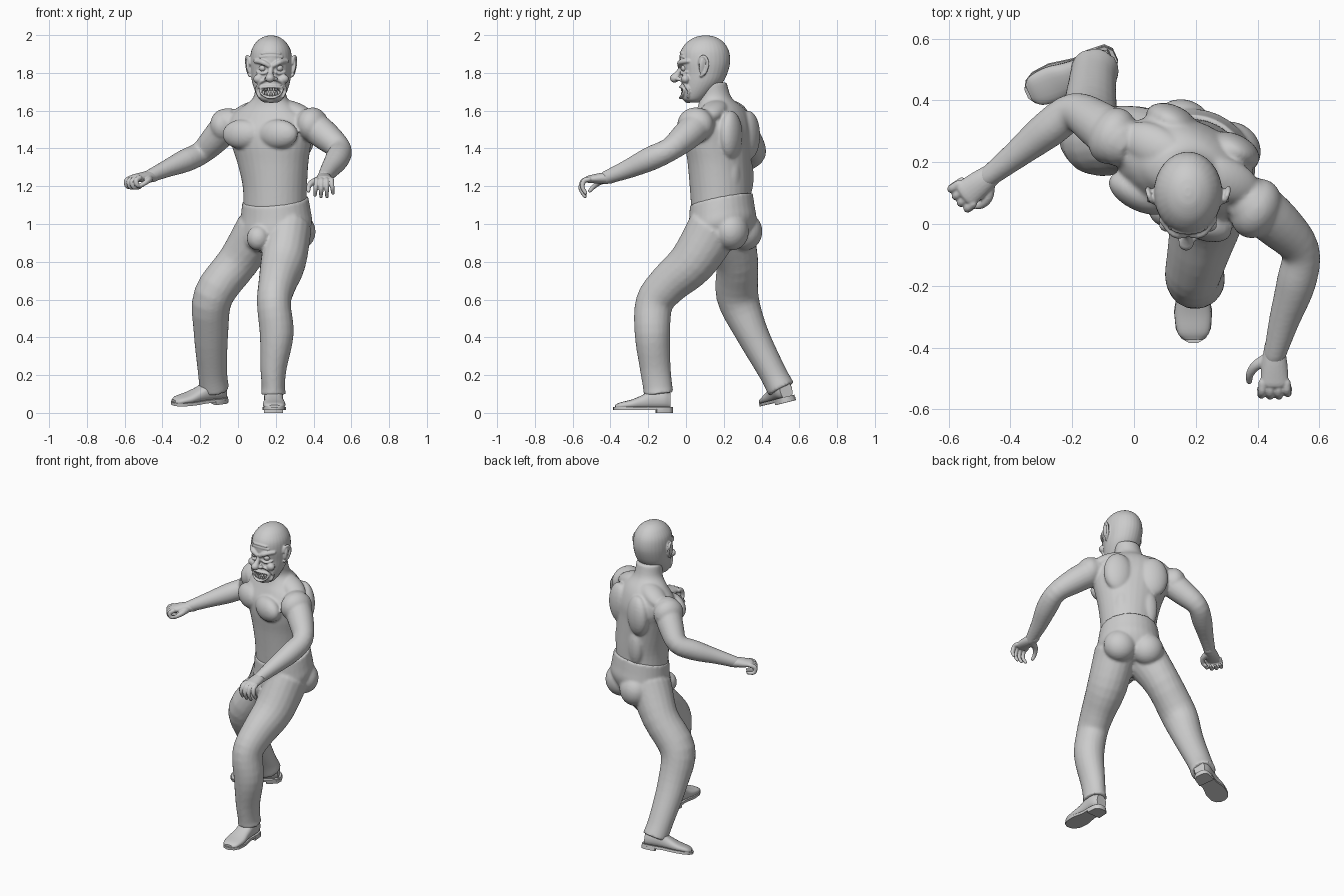
import bpy, bmesh, math
from mathutils import Vector, Matrix

YAW = math.radians(-25)
R = Vector((math.cos(YAW), math.sin(YAW), 0))      # torso sideways axis
F = Vector((math.sin(YAW), -math.cos(YAW), 0))     # torso forward axis
Z = Vector((0, 0, 1))


def spline(pts, sub):
    """Catmull-Rom through points of any dimension."""
    P = [Vector(p) for p in pts]
    P = [P[0] * 2 - P[1]] + P + [P[-1] * 2 - P[-2]]
    out = []
    for i in range(1, len(P) - 2):
        a, b, c, d = P[i - 1:i + 3]
        for k in range(sub):
            t = k / sub
            out.append(0.5 * (2 * b + (c - a) * t + (2 * a - 5 * b + 4 * c - d) * t * t
                              + (3 * b - a - 3 * c + d) * t ** 3))
    return out + [P[-2]]


def tube(bm, pts, ref=(1, 0, 0), axis=None, n=20, sub=4, dome=True, square=1.0):
    """Loft of ellipses: points are x, y, z, radius along ref, radius across."""
    S = spline([p if len(p) == 5 else (*p, p[3]) for p in pts], sub)
    rings = []
    for i, s in enumerate(S):
        t = Vector(axis) if axis else (S[min(i + 1, len(S) - 1)] - S[max(i - 1, 0)]).to_3d()
        t.normalize()
        u = (Vector(ref) - t * Vector(ref).dot(t)).normalized()
        rings.append((s.to_3d(), u, t.cross(u), s[3], s[4], t))
    if dome:
        for end, sg in ((0, -1), (-1, 1)):
            c, u, v, a, b, t = rings[end]
            for off, k in ((0.5, 0.87), (0.87, 0.5)):
                new = (c + t * sg * off * min(a, b), u, v, a * k, b * k, t)
                rings.insert(0 if sg < 0 else len(rings), new)
    loops = []
    for c, u, v, a, b, t in rings:
        loop = []
        for k in range(n):
            co, si = math.cos(2 * math.pi * k / n), math.sin(2 * math.pi * k / n)
            loop.append(bm.verts.new(c + u * a * math.copysign(abs(co) ** square, co)
                                     + v * b * math.copysign(abs(si) ** square, si)))
        loops.append(loop)
    for A, B in zip(loops, loops[1:]):
        for k in range(n):
            bm.faces.new((A[k], A[(k + 1) % n], B[(k + 1) % n], B[k]))
    bm.faces.new(loops[0][::-1])
    bm.faces.new(loops[-1])


def ball(bm, c, size, yaw=0.0, tilt=0.0):
    m = (Matrix.Translation(c) @ Matrix.Rotation(yaw, 4, 'Z') @ Matrix.Rotation(tilt, 4, 'Y')
         @ Matrix.Diagonal((*size, 1)))
    bmesh.ops.create_uvsphere(bm, u_segments=24, v_segments=14, radius=1, matrix=m)


def finish(name, bm, voxel=0, smooth=4):
    bmesh.ops.recalc_face_normals(bm, faces=bm.faces)
    for f in bm.faces:
        f.smooth = True
    me = bpy.data.meshes.new(name)
    bm.to_mesh(me)
    bm.free()
    ob = bpy.data.objects.new(name, me)
    bpy.context.collection.objects.link(ob)
    if voxel:
        r = ob.modifiers.new("merge", 'REMESH')
        r.mode, r.voxel_size, r.use_smooth_shade = 'VOXEL', voxel, True
        s = ob.modifiers.new("soften", 'SMOOTH')
        s.factor, s.iterations = 0.5, smooth
    return ob


# Bare torso with neck, muscles and arms
bm = bmesh.new()
tube(bm, [(.195, .185, 1.08, .168, .155), (.195, .18, 1.2, .173, .158), (.185, .175, 1.32, .193, .16),
          (.175, .17, 1.42, .22, .163), (.165, .175, 1.5, .24, .16), (.16, .185, 1.57, .215, .135),
          (.165, .18, 1.62, .15, .11), (.17, .155, 1.67, .09, .085), (.172, .135, 1.75, .08, .08)],
     R, Z, n=32, dome=False)
C = Vector((.17, .17, 0))
for s in (-1, 1):
    ball(bm, C + R * s * .105 + F * .125 + Z * 1.475, (.112, .06, .078), YAW)       # chest
    ball(bm, C + R * s * .11 - F * .125 + Z * 1.47, (.09, .055, .13), YAW)          # shoulder blade
    ball(bm, C + R * s * .075 - F * .12 + Z * 1.25, (.06, .045, .13), YAW)          # lower back
    ball(bm, C + R * s * .13 - F * .03 + Z * 1.595, (.12, .07, .05), YAW, s * .35)  # trapezius
ball(bm, (.395, .05, 1.525), (.08, .1, .092), YAW)
ball(bm, (-.07, .285, 1.52), (.075, .095, .09), YAW)
tube(bm, [(.38, .07, 1.53, .085), (.465, .0, 1.465, .078), (.538, -.085, 1.395, .063),
          (.525, -.19, 1.345, .064), (.487, -.31, 1.29, .05), (.455, -.425, 1.245, .036)], Z)
tube(bm, [(-.05, .27, 1.53, .085), (-.12, .325, 1.45, .076), (-.195, .362, 1.377, .062),
          (-.28, .305, 1.335, .061), (-.38, .225, 1.292, .046), (-.475, .15, 1.25, .034)], Z)
finish("torso_and_arms", bm, .008, 5)

# Trousers
bm = bmesh.new()
tube(bm, [(.197, .187, 1.13, .177, .168), (.2, .19, 1.06, .187, .175), (.2, .192, .99, .195, .182),
          (.185, .19, .92, .175, .16), (.17, .19, .87, .11, .1)], R, F * .22 + Z, n=32, dome=False)
ball(bm, (.105, .045, .925), (.06, .055, .065), YAW)
for s in (-1, 1):
    ball(bm, Vector((.2, .2, .96)) + R * s * .085 - F * .085, (.1, .09, .1), YAW)
tube(bm, [(.27, .15, .98, .12, .14), (.24, .035, .80, .12, .125), (.207, -.095, .68, .1, .108),
          (.19, -.168, .58, .09, .1), (.205, -.178, .42, .09, .094), (.188, -.163, .24, .07, .082),
          (.187, -.15, .14, .062, .078), (.187, -.145, .1, .068, .08)], dome=False)
tube(bm, [(.11, .22, .97, .125, .14), (.0, .27, .80, .11, .113), (-.13, .272, .62, .106, .112),
          (-.143, .345, .43, .092, .088), (-.135, .455, .22, .078, .073), (-.125, .505, .125, .078, .075)],
     dome=False)
finish("trousers", bm, .009, 4)


# Shoes: upper, sole and heel in a local frame
def shoe(name, heel, fwd, across):
    f = Vector(fwd).normalized()
    a = (Vector(across) - f * Vector(across).dot(f)).normalized()
    up = a.cross(f)
    up = up if up.z > 0 else -up
    at = lambda s, h: Vector(heel) + f * s + up * h
    bm = bmesh.new()
    upper = [(.012, .035, .105), (.05, .05, .125), (.11, .05, .125), (.16, .052, .095),
             (.22, .06, .07), (.28, .052, .055), (.305, .03, .042)]
    tube(bm, [(*at(s, .02 + (h - .02) / 2), w, (h - .02) / 2) for s, w, h in upper], a, f,
         square=.8, dome=False)
    for outline, lo, hi in (([(0, .02), (.02, .043), (.07, .05), (.13, .046), (.21, .062), (.27, .057),
                              (.3, .04), (.315, .015)], .014, .03),
                            ([(0, .022), (.02, .045), (.085, .05), (.09, .045)], 0, .02)):
        edge = [(s, w) for s, w in outline] + [(s, -w) for s, w in outline[::-1]]
        low = [bm.verts.new(at(s, lo) + a * w) for s, w in edge]
        top = [bm.verts.new(at(s, hi) + a * w) for s, w in edge]
        n = len(edge)
        bm.faces.new(low)
        bm.faces.new(top)
        for i in range(n):
            bm.faces.new((low[i], low[(i + 1) % n], top[(i + 1) % n], top[i]))
    ob = finish(name, bm)
    bpy.context.view_layer.objects.active = ob
    ob.select_set(True)
    bpy.ops.object.shade_smooth_by_angle(angle=math.radians(45))
    ob.select_set(False)


shoe("front_shoe", (.187, -.07, 0), (.02, -1, 0), (1, 0, 0))
shoe("back_shoe", (-.06, .55, .06), (-.27, -.115, -.03), (.4, -.9, -.22))


# Hands: palm, four curled fingers, thumb
def hand(name, wrist, fwd, across, curl, thumb):
    f, a = Vector(fwd).normalized(), Vector(across).normalized()
    up = Z - f * Z.dot(f)
    at = lambda s, w, h: Vector(wrist) + f * s + a * w + up * h
    bm = bmesh.new()
    tube(bm, [(*at(-.02, 0, 0), .033, .032), (*at(.04, 0, 0), .042, .028), (*at(.1, 0, 0), .046, .02)], a)
    for i in range(4):
        w = (i - 1.5) * .026
        k = (.92, 1, 1, .8)[i]
        tube(bm, [(*at(.1 + s * k, w * (1 - h * 2.5), h * k), r) for (s, h), r in
                  zip(curl, (.014, .014, .012, .0095))], a, n=10)
    tube(bm, [(*at(*p), r) for p, r in zip(thumb, (.02, .017, .013, .01))], Z, n=10)
    finish(name, bm, .004, 2)


hand("open_hand", (.455, -.415, 1.245), (0, -1, -.08), (1, 0, 0),
     [(0, 0), (.032, -.008), (.046, -.048), (.028, -.09)],
     [(.02, -.02, -.01), (.045, -.06, -.02), (.075, -.08, -.04), (.1, -.082, -.062)])
hand("curled_hand", (-.465, .157, 1.252), (-.8, -.6, -.08), (.6, -.8, 0),
     [(0, 0), (.03, -.014), (.024, -.048), (-.015, -.052)],
     [(.02, .02, -.01), (.05, .052, -.015), (.085, .058, -.03), (.11, .04, -.045)])

# Head with face
HX = .175
skin = lambda dx, z=1.7: -.027 + .085 * (1 - math.sqrt(1 - (dx / .092) ** 2))
bm = bmesh.new()
tube(bm, [(HX, .04, 1.643, .035, .03), (HX, .043, 1.66, .062, .06), (HX, .062, 1.70, .084, .087),
          (HX, .085, 1.75, .1, .11), (HX, .097, 1.80, .107, .123), (HX, .1, 1.86, .111, .134),
          (HX, .1, 1.92, .104, .126), (HX, .102, 1.965, .077, .094), (HX, .104, 1.99, .042, .052),
          (HX, .104, 1.998, .012, .015)], (1, 0, 0), Z, n=32, dome=False)
for s in (-1, 1):
    X = lambda d: HX + s * d
    tube(bm, [(X(.012), -.034, 1.838, .012), (X(.045), -.03, 1.856, .014),
              (X(.085), .012, 1.862, .01)], Z, n=10)                                  # brow
    tube(bm, [(X(.02), -.026, 1.805, .006), (X(.045), -.022, 1.796, .007),
              (X(.075), .005, 1.805, .006)], Z, n=10)                                 # eye bag
    ball(bm, (X(.066), -.002, 1.768), (.028, .024, .024))                             # cheek
    tube(bm, [(X(.02), -.035, 1.765, .006), (X(.055), -.015, 1.752, .009),
              (X(.077), .012, 1.71, .008), (X(.062), .01, 1.672, .007)], Z, n=10)     # grin fold
    ball(bm, (X(.02), -.04, 1.768), (.015, .016, .012))                               # nostril
    ball(bm, (X(.117), .092, 1.835), (.011, .026, .05), s * .45, s * .15)             # ear
    tube(bm, [(X(.112), .07, 1.85, .007), (X(.12), .078, 1.882, .008), (X(.129), .1, 1.885, .008),
              (X(.131), .116, 1.85, .008), (X(.122), .103, 1.805, .008),
              (X(.112), .08, 1.785, .009)], Z, n=10)                                  # ear rim
for z, w in ((1.89, .06), (1.908, .05)):                                              # forehead lines
    tube(bm, [(HX + w * k, -.03 + .09 * (1 - math.sqrt(1 - (w * k / .105) ** 2)), z - .006 * k * k, .005)
              for k in (-1, -.5, 0, .5, 1)], Z, n=8)
tube(bm, [(HX, -.02, 1.84, .014), (HX - .003, -.038, 1.805, .014), (HX - .006, -.056, 1.778, .022)], n=12)
ball(bm, (HX - .006, -.06, 1.772), (.025, .026, .023))
ball(bm, (HX, .012, 1.658), (.03, .024, .018))
for top in (1, -1):                                                                   # lips
    tube(bm, [(HX + .06 * k, skin(.06 * k) - .003, 1.697 + .014 * k * k + top * .029 * math.sqrt(1 - k * k), .0075)
              for k in (-1, -.8, -.4, 0, .4, .8, 1)], Z, n=10)
head = finish("head", bm, .0045, 3)

# Open mouth cut into the head
bm = bmesh.new()
ball(bm, (HX, -.02, 1.7), (.05, .035, .022))
cutter = finish("mouth_cutter", bm)
cutter.hide_render = True
cutter.display_type = 'WIRE'
cut = head.modifiers.new("mouth", 'BOOLEAN')
cut.operation, cut.object = 'DIFFERENCE', cutter

# Teeth, in two rows, and eyes
bm = bmesh.new()
for row, z in ((1, 1.713), (-1, 1.687)):
    for i in range(7):
        d = (i - 3) * .0135
        ball(bm, (HX + d, skin(d) + .006, z + 5 * d * d), (.0065, .006, .012))
finish("teeth", bm)
bm = bmesh.new()
for s in (-1, 1):
    ball(bm, (HX + s * .044, -.008, 1.825), (.02, .02, .018))
finish("eyes", bm)
